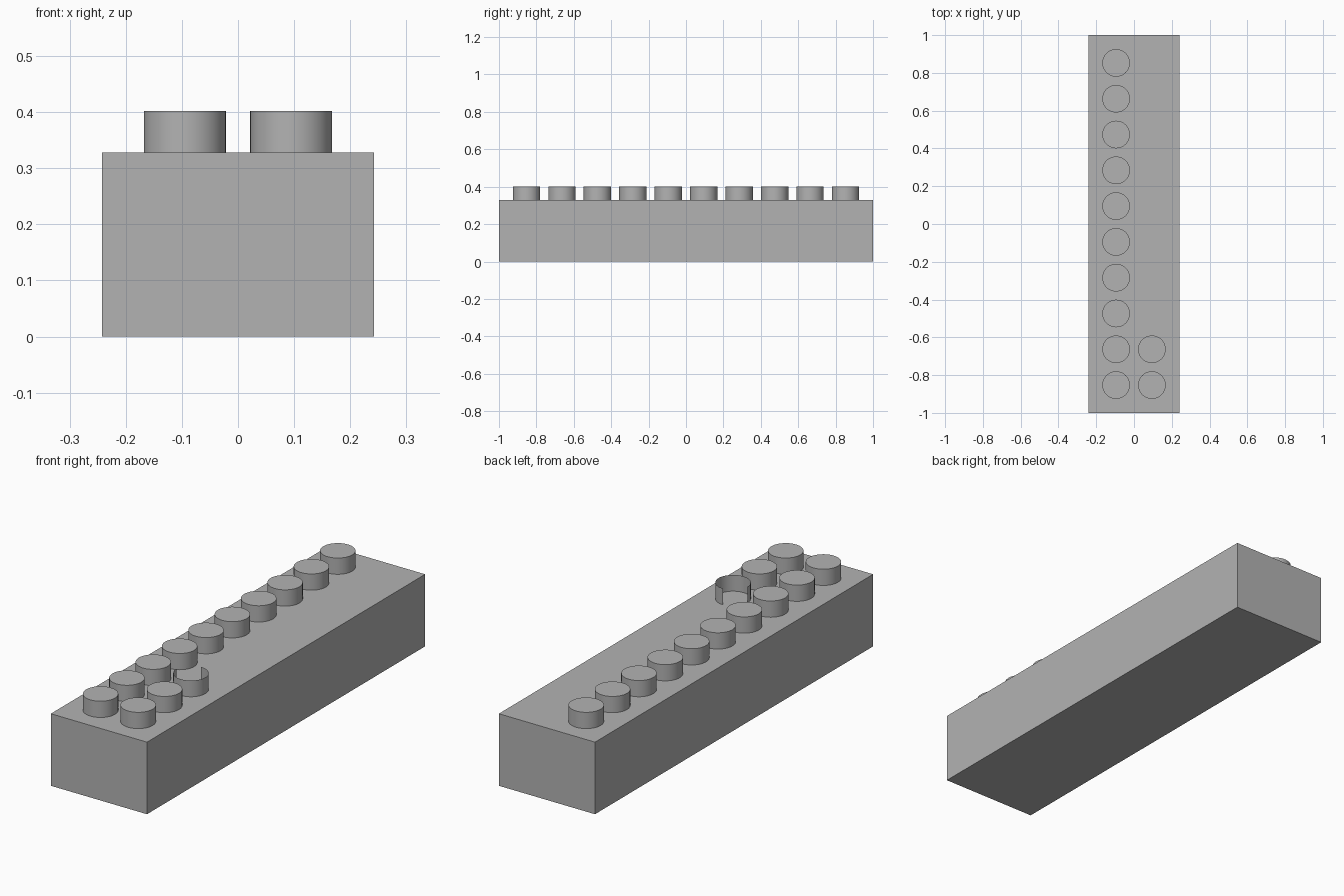
import bpy
import bmesh
from math import cos, sin, radians

cube = bpy.data.objects.get("Cube")
if cube:
    bpy.data.objects.remove(cube, do_unlink=True)

WIDTH, LENGTH, HEIGHT = 0.484, 2.0, 0.328
PITCH, RADIUS, STUD_HEIGHT = 0.1895, 0.073, 0.074
SIDES = 64

grey = bpy.data.materials.new("light grey")
grey.use_nodes = True
colour = (0.45, 0.45, 0.45, 1)
grey.diffuse_color = colour
grey.node_tree.nodes["Principled BSDF"].inputs["Base Color"].default_value = colour


def finish(obj, name, smooth=False):
    obj.name = name
    obj.data.materials.append(grey)
    if smooth:
        bpy.ops.object.select_all(action="DESELECT")
        obj.select_set(True)
        bpy.context.view_layer.objects.active = obj
        bpy.ops.object.shade_smooth_by_angle(angle=radians(30))


def stud(name, x, y):
    bpy.ops.mesh.primitive_cylinder_add(
        vertices=SIDES, radius=RADIUS, depth=STUD_HEIGHT,
        location=(x, y, HEIGHT + STUD_HEIGHT / 2))
    finish(bpy.context.object, name, smooth=True)


def open_stud(name, x, y, start, end):
    """Uncapped wall, swept part of the way round."""
    bm = bmesh.new()
    steps = round(SIDES * (end - start) / 360)
    rim = []
    for i in range(steps + 1):
        a = radians(start + (end - start) * i / steps)
        rim.append([bm.verts.new((RADIUS * cos(a), RADIUS * sin(a), z))
                    for z in (0, STUD_HEIGHT)])
    for (a, b), (c, d) in zip(rim, rim[1:]):
        bm.faces.new((a, c, d, b))
    mesh = bpy.data.meshes.new(name)
    bm.to_mesh(mesh)
    bm.free()
    obj = bpy.data.objects.new(name, mesh)
    obj.location = (x, y, HEIGHT)
    bpy.context.collection.objects.link(obj)
    finish(obj, name, smooth=True)


# Block body
bpy.ops.mesh.primitive_cube_add(size=1, location=(0, 0, HEIGHT / 2))
body = bpy.context.object
body.scale = (WIDTH, LENGTH, HEIGHT)
bpy.ops.object.transform_apply(location=False, rotation=False, scale=True)
finish(body, "block_body")

# Full row on the right, two studs and an unfinished one on the left
rows = [(i - 4.5) * PITCH for i in range(10)]
for i, y in enumerate(rows):
    stud(f"right_stud_{i + 1}", -PITCH / 2, y)
for i, y in enumerate(rows[:2]):
    stud(f"left_stud_{i + 1}", PITCH / 2, y)
open_stud("left_open_stud", PITCH / 2, rows[2], -180, 90)
